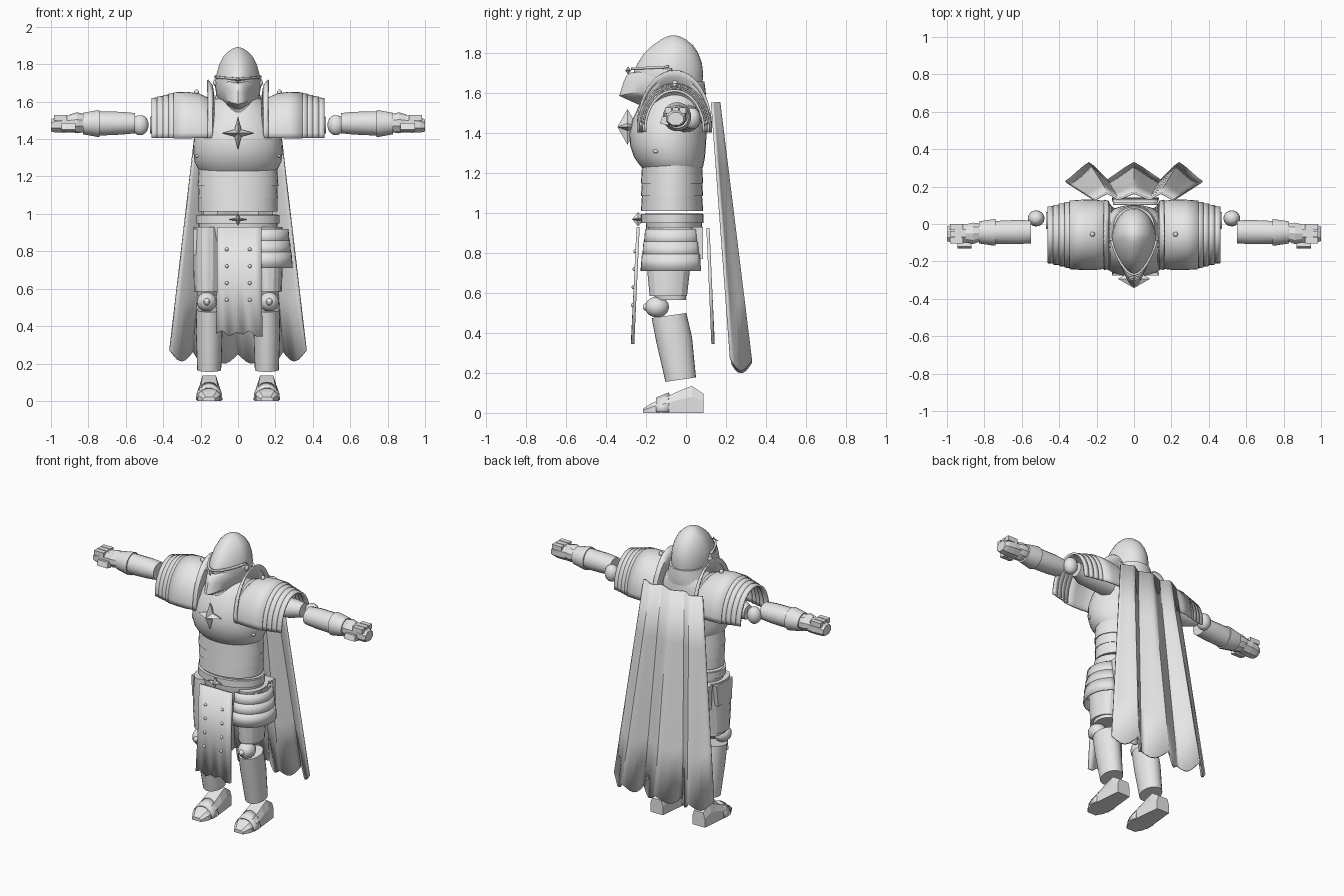
import bpy, bmesh, math
from mathutils import Vector
from math import sin, cos, pi, radians

if "Cube" in bpy.data.objects:
    bpy.data.objects.remove(bpy.data.objects["Cube"])

steel = bpy.data.materials.new("plain_grey")
steel.diffuse_color = (0.8, 0.8, 0.8, 1)
steel.use_nodes = True
steel.node_tree.nodes["Principled BSDF"].inputs["Base Color"].default_value = steel.diffuse_color


def make(name, verts, faces, mirror=False, thick=0, smooth=35):
    me = bpy.data.meshes.new(name)
    me.from_pydata([tuple(v) for v in verts], [], faces)
    bm = bmesh.new()
    bm.from_mesh(me)
    bmesh.ops.recalc_face_normals(bm, faces=bm.faces)
    bm.to_mesh(me)
    bm.free()
    me.materials.append(steel)
    if smooth:
        me.shade_smooth()
        me.set_sharp_from_angle(angle=radians(smooth))
    ob = bpy.data.objects.new(name, me)
    bpy.context.collection.objects.link(ob)
    if thick:
        m = ob.modifiers.new("thickness", 'SOLIDIFY')
        m.thickness, m.offset = thick, 0
    if mirror:
        m = ob.modifiers.new("mirror", 'MIRROR')
        m.use_mirror_merge = False
    return ob


def loft(name, rows, closed=True, **kw):
    """Skin a list of equal-length rows; closed rows get end caps."""
    n = len(rows[0])
    faces = []
    for r in range(len(rows) - 1):
        for i in range(n if closed else n - 1):
            j = (i + 1) % n
            faces.append((r*n + i, r*n + j, (r+1)*n + j, (r+1)*n + i))
    if closed:
        faces += [tuple(range(n)), tuple(range((len(rows)-1)*n, len(rows)*n))]
    return make(name, [p for row in rows for p in row], faces, **kw)


def body(name, stations, cx=0, n=32, pinch=0, **kw):
    """Upright form from (z, half width, front y, back y)."""
    rows = []
    for z, rx, yf, yb in stations:
        row = []
        for i in range(n):
            a = 2*pi*i/n
            f = max(0, -sin(a))
            row.append((cx + rx*cos(a)*(1 - pinch*f), (yf+yb)/2 + (yb-yf)/2*sin(a), z))
        rows.append(row)
    return loft(name, rows, **kw)


def limb(name, stations, n=16, **kw):
    """Sideways form from (x, centre y, centre z, y radius, z radius)."""
    rows = [[(x, cy + ry*cos(2*pi*(i+.5)/n), cz + rz*sin(2*pi*(i+.5)/n)) for i in range(n)]
            for x, cy, cz, ry, rz in stations]
    return loft(name, rows, mirror=True, **kw)


def arch(name, stations, cy=-.058, cz=1.42, n=24, thick=.012):
    rows = [[(x, cy + ry*cos(a), cz + rz*sin(a)) for a in
             [radians(-4 + 188*i/n) for i in range(n+1)]] for x, ry, rz in stations]
    return loft(name, rows, closed=False, mirror=True, thick=thick)


def ball(name, c, r, mirror=True, seg=16):
    rows = []
    for j in range(1, 10):
        t = pi*j/10
        rows.append([(c[0] + r[0]*sin(t)*cos(2*pi*i/seg), c[1] + r[1]*sin(t)*sin(2*pi*i/seg),
                      c[2] + r[2]*cos(t)) for i in range(seg)])
    return loft(name, rows, mirror=mirror, smooth=60)


def prism(name, outline, x0, x1, **kw):
    """Side outline of (y, z) points extended between two x values."""
    return loft(name, [[(x, y, z) for y, z in outline] for x in (x0, x1)], smooth=0, **kw)


def star(name, c, rx, rz, depth):
    pts = []
    for i in range(8):
        k = 1 if i % 2 == 0 else .3
        pts.append((c[0] + rx*k*cos(pi*i/4), c[1], c[2] + rz*k*sin(pi*i/4)))
    pts += [(c[0], c[1]-depth, c[2]), (c[0], c[1]+depth, c[2])]
    faces = [(i, (i+1) % 8, t) for i in range(8) for t in (8, 9)]
    return make(name, pts, faces, smooth=0)


# Helmet, visor and neck
body("helmet", [(1.55, .06, -.19, .04), (1.58, .095, -.22, .07), (1.64, .115, -.25, .082),
                (1.70, .12, -.265, .086), (1.75, .114, -.243, .08), (1.80, .1, -.21, .062),
                (1.84, .079, -.168, .036), (1.87, .05, -.125, .0), (1.885, .026, -.095, -.03),
                (1.891, .006, -.072, -.055)], pinch=.25)
rows = []
for ztip, zside, ytip, w in [(1.70, 1.725, -.275, .122), (1.685, 1.715, -.295, .122), (1.65, 1.69, -.31, .12),
                             (1.59, 1.645, -.33, .112), (1.548, 1.60, -.235, .085)]:
    row = []
    for i in range(17):
        a = radians(-88 + 11*i)
        k = cos(a)**1.4
        row.append((w*sin(a)*(1 - .35*k), -.07 + (ytip + .07)*k, zside + (ztip - zside)*k))
    rows.append(row)
loft("visor", rows, closed=False, thick=.01)
loft("visor_slit_rim", [[(.124*sin(a)*(1 - .3*cos(a)), -.07 - .2*cos(a), z - .01*cos(a))
      for a in [radians(-85 + 10*i) for i in range(18)]] for z in (1.728, 1.74)], closed=False, thick=.012)
ball("visor_pivot", (.121, -.08, 1.70), (.012, .018, .018))
star("visor_ornament", (0, -.29, 1.715), .04, .02, .015)
body("neck_guard", [(1.56, .15, -.19, .095), (1.60, .13, -.17, .10), (1.66, .11, -.12, .092)])

# Breastplate and waist bands
body("breastplate", [(1.23, .205, -.222, .085), (1.245, .215, -.235, .088), (1.28, .232, -.26, .095),
                     (1.34, .24, -.28, .10), (1.40, .236, -.283, .103), (1.47, .218, -.268, .103),
                     (1.54, .186, -.235, .098), (1.60, .145, -.195, .09), (1.62, .11, -.16, .07)])
for i, (z0, z1) in enumerate([(1.15, 1.245), (1.085, 1.165), (1.012, 1.10)]):
    body(f"waist_band_{i+1}", [(z0, .216 - .003*i, -.226, .086), (z1, .21, -.22, .08)])
ball("chest_rivet", (.215, -.15, 1.31), (.015, .015, .01))
star("chest_star", (0, -.293, 1.432), .086, .09, .05)

# Shoulder armour
arch("collar_arch", [(.128, .155, .19), (.138, .18, .26), (.162, .185, .29)], cz=1.425, thick=.008)
arch("shoulder_dome", [(.118, .145, .13), (.135, .165, .165), (.165, .177, .198), (.21, .183, .218),
                       (.27, .183, .226), (.345, .178, .224)])
for i in range(4):
    arch(f"shoulder_lame_{i+1}", [(.33 + .033*i, .172 - .008*i, .221 - .008*i),
                                  (.37 + .031*i, .170 - .008*i, .217 - .008*i)])
ball("shoulder_rivet", (.222, -.055, 1.65), (.013, .013, .016))

# Arms and fists
limb("upper_arm", [(.2, 0, 1.475, .075, .07), (.4, .0, 1.475, .065, .06), (.47, .02, 1.475, .045, .045)])
ball("elbow", (.523, .03, 1.475), (.045, .043, .055))
limb("forearm", [(.55, -.042, 1.485, .062, .055), (.62, -.043, 1.485, .066, .062),
                 (.75, -.045, 1.483, .062, .066)])
limb("wrist_cuff", [(.74, -.045, 1.483, .072, .072), (.75, -.045, 1.483, .072, .073),
                    (.83, -.045, 1.483, .06, .058)])
limb("hand_guard", [(.82, -.045, 1.485, .05, .048), (.86, -.05, 1.487, .06, .056),
                    (.90, -.05, 1.487, .05, .045)], n=10, smooth=20)
limb("fist", [(.88, -.05, 1.482, .052, .05), (.93, -.05, 1.48, .055, .05),
              (.975, -.052, 1.477, .052, .046), (1.0, -.052, 1.472, .042, .034)], n=8, smooth=0)
prism("thumb", [(-.13, 1.45), (-.09, 1.44), (-.07, 1.48), (-.12, 1.485)], .87, .945, mirror=True)
for i in range(3):
    prism(f"finger_plate_{i+1}", [(-.104 + .036*i, 1.50), (-.073 + .036*i, 1.50),
                                  (-.073 + .036*i, 1.53), (-.104 + .036*i, 1.53)], .915, .985, mirror=True)

# Hips, belt and tassets
body("hips", [(.79, .12, -.14, .04), (.86, .19, -.19, .07), (.93, .212, -.20, .08), (.998, .212, -.205, .082)])
body("belt", [(.95, .222, -.225, .088), (.995, .222, -.225, .088)])
star("belt_star", (0, -.24, .97), .052, .036, .03)
for i in range(3):
    z = .835 - .062*i
    rows = []
    for zz, r in ((z + .085, .125 + .008*i), (z, .132 + .008*i)):
        rows.append([(.14 + r*cos(a), -.065 + (r + .01)*sin(a), zz)
                     for a in [radians(-100 + 10*j) for j in range(17)]])
    loft(f"side_tasset_{i+1}", rows, closed=False, thick=.01)
prism("rear_tasset", [(.03, .93), (.085, .93), (.085, .77), (.04, .77)], .06, .215, mirror=True)
prism("side_plate", [(-.15, .92), (.02, .92), (.0, .78), (-.14, .78)], .21, .238, mirror=True)

# Legs
body("thigh", [(.565, .055, -.15, .0), (.60, .06, -.165, .0)], cx=.163, mirror=True)
body("thigh_plate", [(.585, .071, -.182, .005), (.72, .076, -.195, .02), (.93, .074, -.19, .05)],
     cx=.163, n=16, mirror=True, smooth=20)
ball("knee_cap", (.167, -.145, .53), (.054, .06, .052))
ball("knee_spike", (.167, -.195, .53), (.02, .025, .02), seg=6)
n = 24
rows = []
for yf, zf, yb, zb, rx in [(-.172, .475, .002, .50, .068), (-.15, .36, .03, .38, .071), (-.103, .155, .05, .178, .064)]:
    rows.append([(.154 + rx*cos(a), (yf+yb)/2 + (yb-yf)/2*sin(a), (zf+zb)/2 + (zb-zf)/2*sin(a))
                 for a in [2*pi*i/n for i in range(n)]])
loft("shin", rows, mirror=True)

# Feet
rows = []
for y, w, h, t in [(.088, .046, .095, .034), (.03, .052, .135, .036), (-.03, .058, .112, .04),
                   (-.10, .065, .08, .045), (-.17, .058, .05, .038), (-.215, .032, .022, .02)]:
    rows.append([(.154 + sx, y, z) for sx, z in
                 [(-w, 0), (w, 0), (w, h*.6), (t, h), (-t, h), (-w, h*.6)]])
loft("foot", rows, mirror=True, smooth=0)
rows = [[(.154 + .068*cos(a), y, .004 + h*sin(a)) for a in [pi*i/8 for i in range(9)]]
        for y, h in ((-.085, .095), (-.15, .068))]
loft("toe_band", rows, closed=False, mirror=True, thick=.008)


# Hanging cloth panels with ragged hems
def panel(name, y0, y1, z0):
    hem = [.36, .375, .345, .365, .355, .375, .345, .345]
    xs = [-.112 + .237*i/7 for i in range(8)]
    rows = [[(x, y0, z0) for x in xs],
            [(x, (y0+y1)/2, .64) for x in xs],
            [(x*1.06, y1, h) for x, h in zip(xs, hem)]]
    return loft(name, rows, closed=False, thick=.016)


panel("front_cloth", -.24, -.267, .93)
panel("rear_cloth", .11, .135, .925)
for x in (-.06, .063):
    for i in range(4):
        z = .81 - .09*i
        ball(f"cloth_rivet_{i+1}", (x, -.252 - .027*(.81 - z)/.57, z), (.01, .012, .01), mirror=False, seg=8)

# Pleated cape
keys = [(-1, 0), (-.66, 1), (-.39, .1), (0, 1), (.39, .1), (.66, 1), (1, 0)]
top, mid, low = [], [], []
for (u0, v0), (u1, v1) in zip(keys, keys[1:]):
    for k in range(6):
        f = k/6
        u, v = u0 + (u1-u0)*f, v0 + (v1-v0)*f
        v = .75*v + .25*v*v*(3 - 2*v)
        rag = .25 - .055*sin(pi*v) + .02*abs(u)
        top.append((.215*u, .13 + .036*v, 1.555))
        low.append((.365*u, .225 + .10*v, rag))
top.append((.215, .13, 1.555))
low.append((.365, .225, .27))
rows = [[Vector(a).lerp(Vector(b), t) for a, b in zip(top, low)] for t in (0, .25, .5, .75, 1)]
loft("cape", rows, closed=False, thick=.012, smooth=50)
